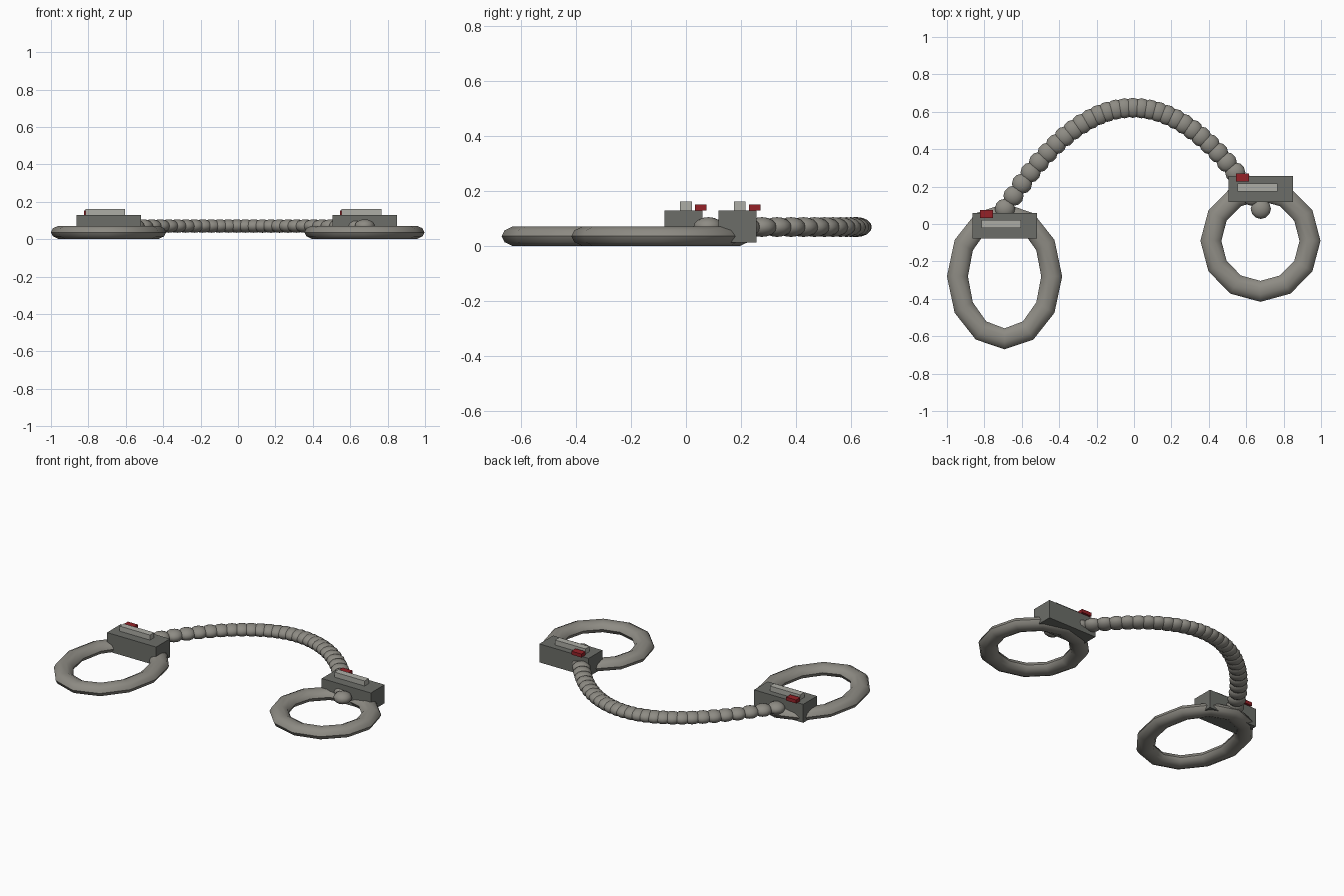
import bpy, bmesh
from math import cos, sin, pi, radians
from mathutils import Matrix

if "Cube" in bpy.data.objects:
    bpy.data.objects.remove(bpy.data.objects["Cube"])


def material(name, rgb):
    m = bpy.data.materials.new(name)
    m.diffuse_color = (*rgb, 1)
    m.use_nodes = True
    m.node_tree.nodes["Principled BSDF"].inputs["Base Color"].default_value = m.diffuse_color
    return m


STEEL = material("steel", (0.27, 0.26, 0.23))
DARK = material("dark_steel", (0.15, 0.155, 0.14))
PALE = material("pale_steel", (0.42, 0.42, 0.38))
RED = material("red", (0.30, 0.015, 0.02))


def finish(bm, name, mat, smooth):
    bmesh.ops.recalc_face_normals(bm, faces=bm.faces)
    me = bpy.data.meshes.new(name)
    bm.to_mesh(me)
    bm.free()
    me.materials.append(mat)
    ob = bpy.data.objects.new(name, me)
    bpy.context.collection.objects.link(ob)
    if smooth:
        bpy.context.view_layer.objects.active = ob
        ob.select_set(True)
        bpy.ops.object.shade_smooth_by_angle(angle=radians(40))
        ob.select_set(False)
    return ob


def box(name, center, size, mat):
    bm = bmesh.new()
    bmesh.ops.create_cube(bm, size=1, matrix=Matrix.Translation(center) @ Matrix.Diagonal((*size, 1)))
    return finish(bm, name, mat, False)


def ring(name, cx, cy, rx, ry, segs=12, sides=10, tube=0.056, half_h=0.0365):
    # oval loop with a flattened round section; rx, ry are outer radii
    bm = bmesh.new()
    loops = []
    for i in range(segs):
        a = 2 * pi * i / segs
        loop = []
        for j in range(sides):
            b = 2 * pi * j / sides
            o = tube * (cos(b) - 1)
            loop.append(bm.verts.new((cx + (rx + o) * cos(a), cy + (ry + o) * sin(a),
                                      half_h + half_h * sin(b))))
        loops.append(loop)
    for i in range(segs):
        p, q = loops[i], loops[(i + 1) % segs]
        for j in range(sides):
            k = (j + 1) % sides
            bm.faces.new((p[j], q[j], q[k], p[k]))
    return finish(bm, name, STEEL, True)


# Cuff loops
ring("left_cuff_ring", -0.692, -0.28, 0.308, 0.39)
ring("right_cuff_ring", 0.676, -0.09, 0.321, 0.326)

# Lock housings, each with a pale plate and a red catch
for side, x, y in (("left", -0.692, -0.009), ("right", 0.677, 0.187)):
    box(side + "_lock_housing", (x, y, 0.0715), (0.345, 0.138, 0.117), DARK)
    box(side + "_lock_plate", (x - 0.017, y + 0.009, 0.146), (0.212, 0.042, 0.032), PALE)
    box(side + "_lock_catch", (x - 0.097, y + 0.062, 0.141), (0.07, 0.042, 0.022), RED)

# Chain of overlapping flattened beads along a parabola
bm = bmesh.new()
COUNT = 31
for i in range(COUNT):
    t = 2 * i / (COUNT - 1) - 1
    pos = (-0.006 + 0.684 * t, 0.621 - 0.54 * t * t, 0.07)
    bmesh.ops.create_uvsphere(bm, u_segments=12, v_segments=8, radius=1,
                              matrix=Matrix.Translation(pos) @ Matrix.Diagonal((0.054, 0.054, 0.036, 1)))
finish(bm, "chain_beads", STEEL, True)
